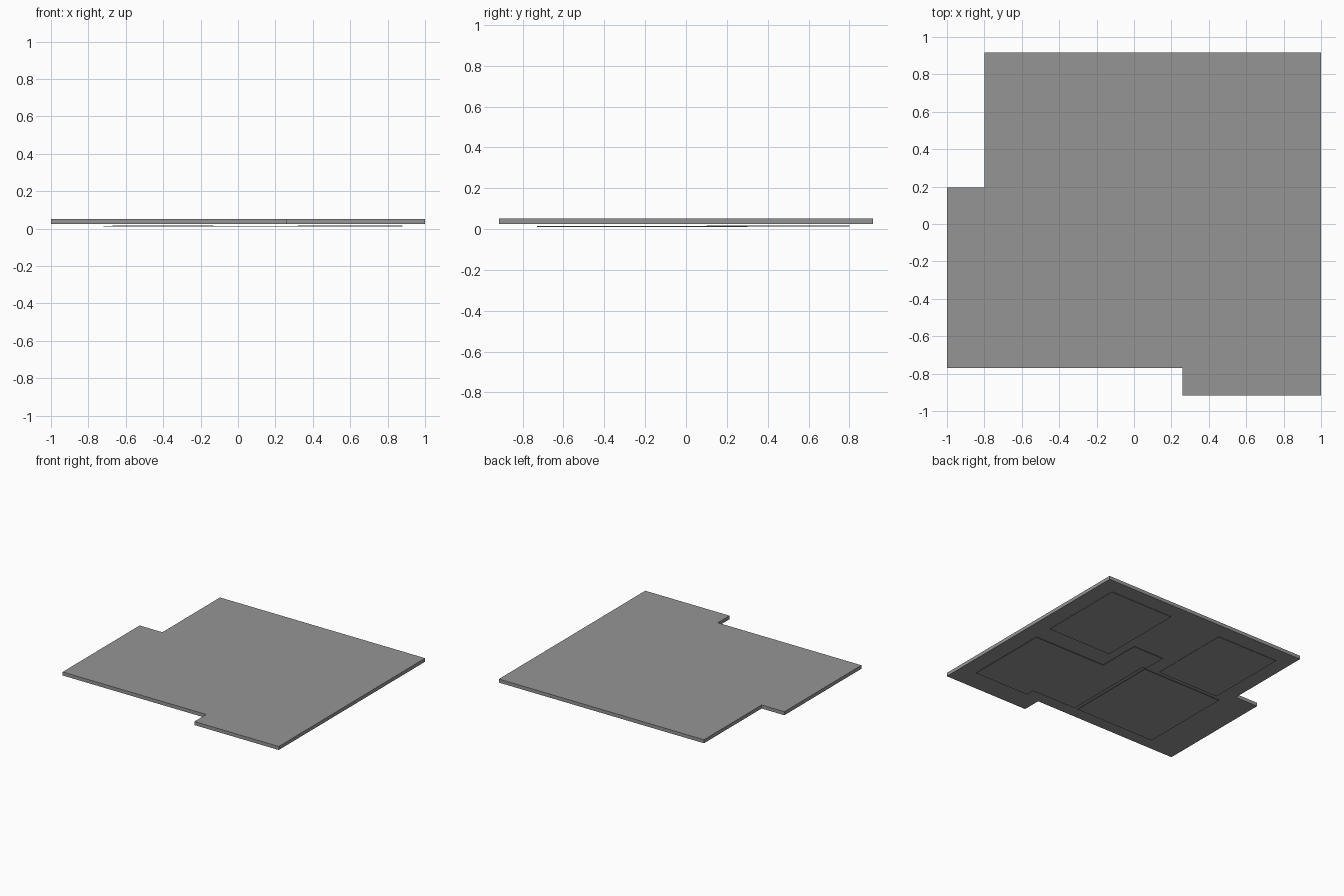
import bpy, bmesh

if "Cube" in bpy.data.objects:
    bpy.data.objects.remove(bpy.data.objects["Cube"])

grey = bpy.data.materials.new("dark_grey")
grey.diffuse_color = (0.3, 0.3, 0.3, 1)
grey.use_nodes = True
grey.node_tree.nodes["Principled BSDF"].inputs["Base Color"].default_value = grey.diffuse_color


def finish(name, bm):
    bmesh.ops.recalc_face_normals(bm, faces=bm.faces)
    me = bpy.data.meshes.new(name)
    bm.to_mesh(me)
    bm.free()
    me.materials.append(grey)
    ob = bpy.data.objects.new(name, me)
    bpy.context.collection.objects.link(ob)
    return ob


def thicken(bm, height):
    """Extrude all flat faces straight up into a closed solid."""
    res = bmesh.ops.extrude_face_region(bm, geom=bm.faces[:], use_keep_orig=True)
    verts = [g for g in res["geom"] if isinstance(g, bmesh.types.BMVert)]
    bmesh.ops.translate(bm, verts=verts, vec=(0, 0, height))


def flat_outline(pts, z):
    bm = bmesh.new()
    face = bm.faces.new([bm.verts.new((x, y, z)) for x, y in pts])
    bm.normal_update()
    return bm, face


def slab(name, pts, z0, z1):
    bm, _ = flat_outline(pts, z0)
    thicken(bm, z1 - z0)
    return finish(name, bm)


def room(name, pts, z0, z1, width=0.05):
    # Raised border following the room outline
    bm, face = flat_outline(pts, z0)
    bmesh.ops.inset_region(bm, faces=[face], thickness=width, use_even_offset=True)
    inner = [v.co.xy[:] for v in face.verts]
    bmesh.ops.delete(bm, geom=[face], context='FACES_ONLY')
    thicken(bm, z1 - z0)
    finish(name + "_border", bm)
    # Recessed panel inside the border
    slab(name + "_panel", inner, z0 + 0.011, z1 - 0.001)


def rect(x0, x1, y0, y1):
    return [(x0, y0), (x1, y0), (x1, y1), (x0, y1)]


# Top slab with two corner notches
slab("top_slab", [(-1, -0.77), (0.26, -0.77), (0.26, -0.917), (1, -0.917),
                  (1, 0.917), (-0.8, 0.917), (-0.8, 0.195), (-1, 0.195)],
     0.024, 0.052)

# Two back rooms
room("back_right_room", rect(0.32, 0.88, 0.10, 0.80), 0.001, 0.018)
room("back_left_room", rect(-0.67, -0.13, 0.13, 0.80), 0.001, 0.018)

# Front left room
room("front_left_room", rect(-0.72, -0.02, -0.66, 0.10), 0.0, 0.016)

# Front right room with its corridor reaching back
room("front_right_room", [(0.88, -0.05), (0.25, -0.05), (0.25, 0.30), (-0.02, 0.30),
                          (-0.02, 0.11), (0.01, 0.11), (0.01, -0.66), (0.40, -0.66),
                          (0.40, -0.73), (0.88, -0.73)], 0.0, 0.016)
